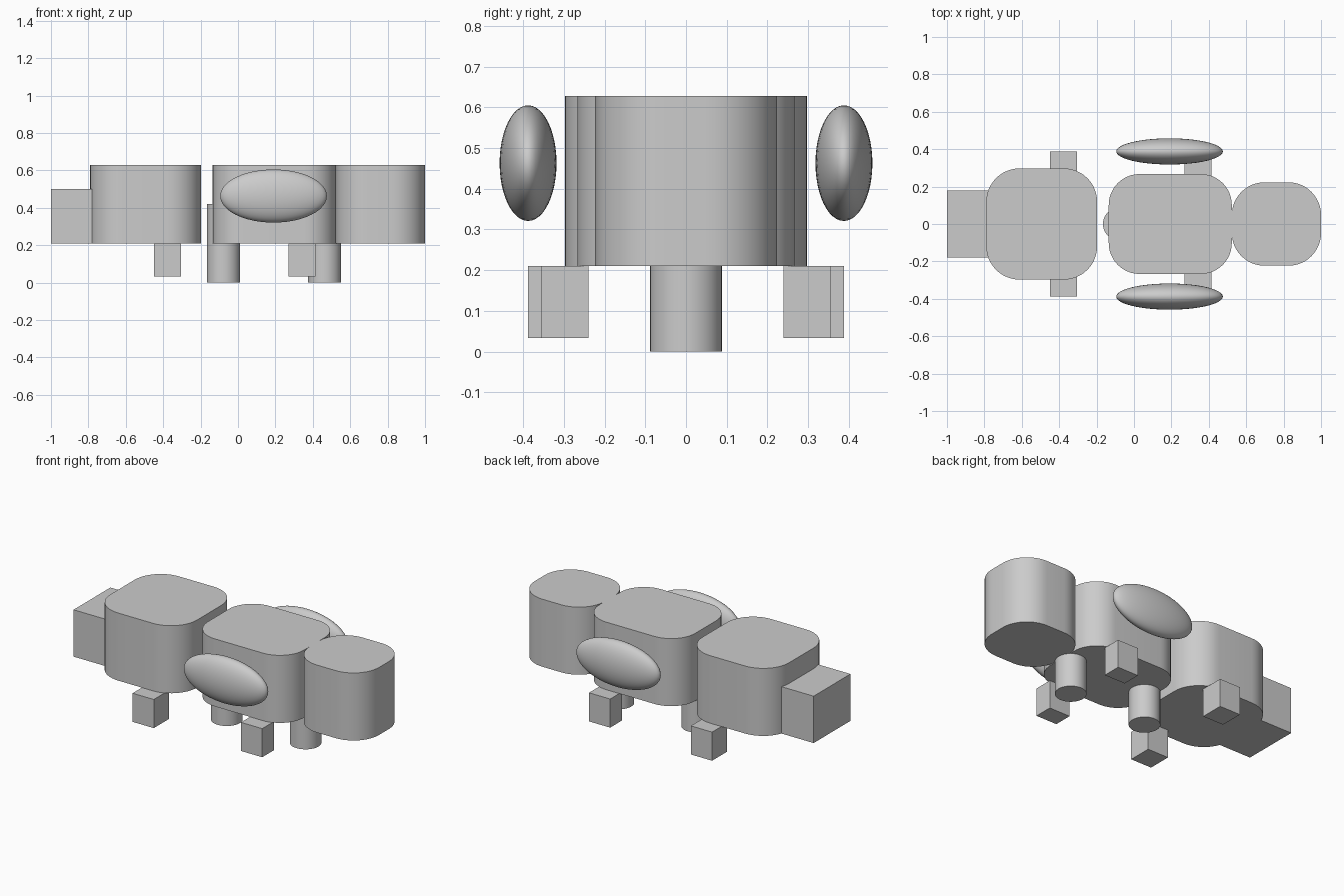
import bpy, bmesh, math
from mathutils import Matrix, Vector

cube = bpy.data.objects.get("Cube")
if cube:
    bpy.data.objects.remove(cube, do_unlink=True)

# Single flat colour
grey = bpy.data.materials.new("plain grey")
grey.use_nodes = True
grey.diffuse_color = (0.6, 0.6, 0.6, 1)
for node in grey.node_tree.nodes:
    if node.type == 'BSDF_PRINCIPLED':
        node.inputs["Base Color"].default_value = (0.6, 0.6, 0.6, 1)


def finish(name, bm, smooth=False):
    mesh = bpy.data.meshes.new(name)
    bm.to_mesh(mesh)
    bm.free()
    mesh.materials.append(grey)
    obj = bpy.data.objects.new(name, mesh)
    bpy.context.collection.objects.link(obj)
    if smooth:
        bpy.ops.object.select_all(action='DESELECT')
        obj.select_set(True)
        bpy.context.view_layer.objects.active = obj
        bpy.ops.object.shade_smooth_by_angle(angle=math.radians(30))
    return obj


def box(name, x, y, z, radius=0):
    """Box from (min, max) ranges, with optional rounded upright edges."""
    bm = bmesh.new()
    bmesh.ops.create_cube(bm, size=1)
    for v in bm.verts:
        v.co = Vector(r[1] if c > 0 else r[0] for c, r in zip(v.co, (x, y, z)))
    if radius:
        upright = [e for e in bm.edges
                   if abs(e.verts[0].co.z - e.verts[1].co.z) > 0.01]
        bmesh.ops.bevel(bm, geom=upright, offset=radius, segments=12,
                        profile=0.5, affect='EDGES')
    return finish(name, bm, radius > 0)


# Three rounded body blocks in a row
BODY_Z = (0.21, 0.628)
box("rear_body", (-0.79, -0.197), (-0.297, 0.297), BODY_Z, 0.178)
box("middle_body", (-0.135, 0.523), (-0.267, 0.267), BODY_Z, 0.165)
box("front_body", (0.523, 1.0), (-0.223, 0.223), BODY_Z, 0.175)

# Square block at the end
box("end_block", (-1.0, -0.78), (-0.18, 0.18), (0.21, 0.5))

# Round posts under the middle
for name, x in (("rear_post", -0.077), ("front_post", 0.463)):
    bm = bmesh.new()
    bmesh.ops.create_cone(bm, cap_ends=True, segments=32, radius1=0.089,
                          radius2=0.089, depth=0.42,
                          matrix=Matrix.Translation((x, 0, 0.21)))
    finish(name, bm, True)

# Paired square feet and side pods
for side, s in (("left", 1), ("right", -1)):
    for name, x, outer in (("rear", (-0.45, -0.305), 0.388),
                           ("front", (0.27, 0.415), 0.356)):
        y = sorted((s * 0.24, s * outer))
        box(f"{name}_foot_{side}", x, y, (0.033, 0.21))
    bm = bmesh.new()
    bmesh.ops.create_uvsphere(bm, u_segments=48, v_segments=24, radius=1)
    bmesh.ops.transform(bm, verts=bm.verts, matrix=(
        Matrix.Translation((0.19, s * 0.388, 0.463))
        @ Matrix.Diagonal((0.285, 0.07, 0.142, 1))))
    pod = finish(f"side_pod_{side}", bm)
    for p in pod.data.polygons:
        p.use_smooth = True
